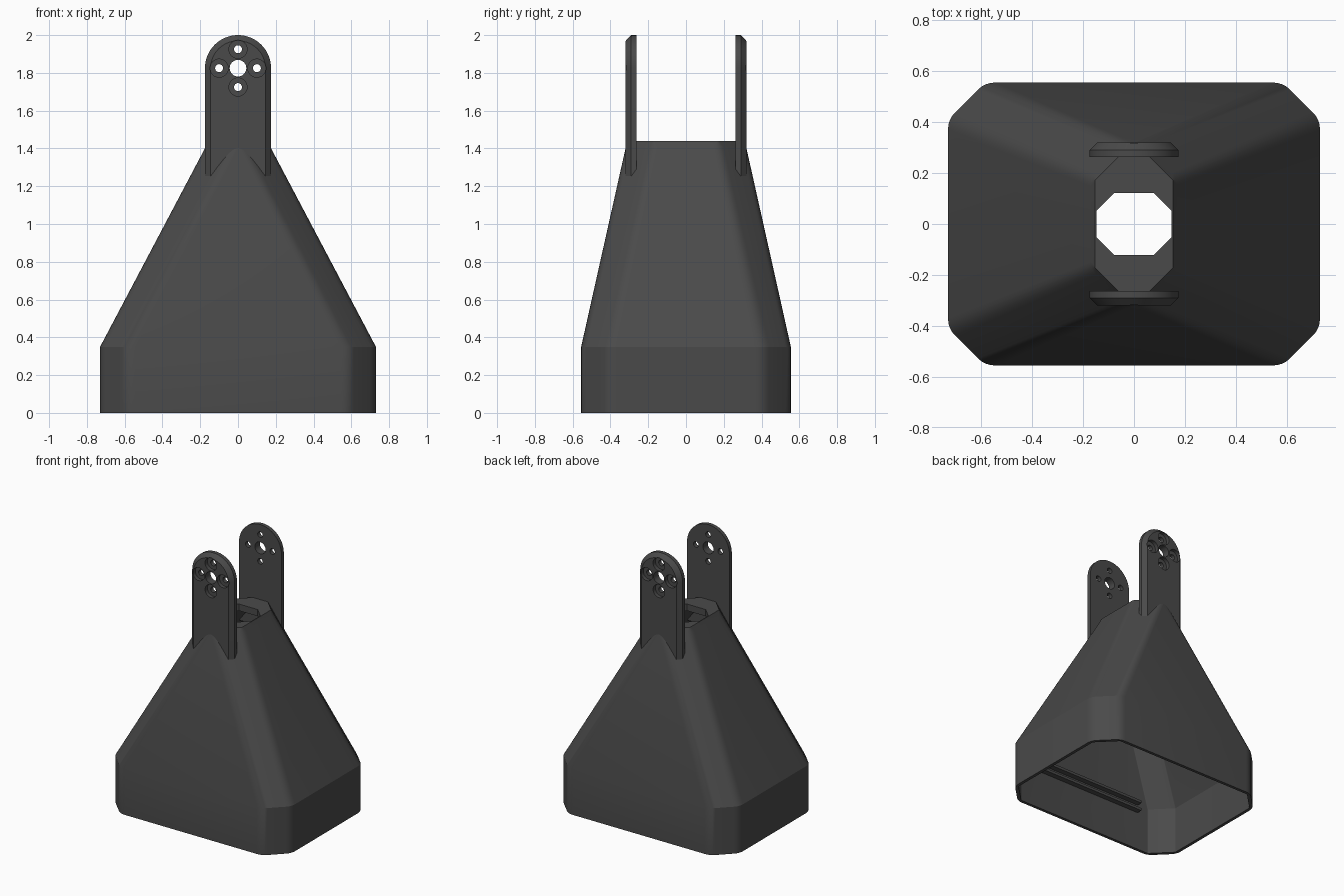
import bpy, bmesh, math
from mathutils import Vector, Matrix

if "Cube" in bpy.data.objects:
    bpy.data.objects.remove(bpy.data.objects["Cube"])

grey = bpy.data.materials.new("dark grey plastic")
grey.diffuse_color = (0.068, 0.068, 0.068, 1)
grey.use_nodes = True
grey.node_tree.nodes["Principled BSDF"].inputs["Base Color"].default_value = grey.diffuse_color


def finish(name, bm, angle=25):
    bmesh.ops.recalc_face_normals(bm, faces=bm.faces)
    me = bpy.data.meshes.new(name)
    bm.to_mesh(me)
    bm.free()
    ob = bpy.data.objects.new(name, me)
    bpy.context.collection.objects.link(ob)
    me.materials.append(grey)
    smooth(ob, angle)
    return ob


def smooth(ob, angle):
    bpy.ops.object.select_all(action='DESELECT')
    ob.select_set(True)
    bpy.context.view_layer.objects.active = ob
    bpy.ops.object.shade_smooth_by_angle(angle=math.radians(angle))


def octagon(hx, hy, c, r):
    """Chamfered rectangle whose eight corners are softened over length r."""
    quarter = [(hx, hy - c), (hx - c, hy)]
    pts = quarter + [(-x, y) for x, y in reversed(quarter)]
    pts += [(-x, -y) for x, y in pts]
    out = []
    for i, p in enumerate(pts):
        p = Vector(p)
        a = p + (Vector(pts[i - 1]) - p).normalized() * r
        b = p + (Vector(pts[(i + 1) % 8]) - p).normalized() * r
        for k in range(5):
            t = k / 4
            out.append(a * (1 - t) ** 2 + p * 2 * t * (1 - t) + b * t * t)
    return out


def skin(bm, loops, closed):
    """Bridge successive vertex loops."""
    pairs = list(zip(loops, loops[1:]))
    if closed:
        pairs.append((loops[-1], loops[0]))
    for a, b in pairs:
        n = len(a)
        for i in range(n):
            j = (i + 1) % n
            bm.faces.new((a[i], a[j], b[j], b[i]))


# Hollow tapered housing: outside going up, then inside going down
bm = bmesh.new()
sections = [  # z, half x, half y, chamfer, softening
    (0, 0.73, 0.555, 0.145, 0.04),
    (0.35, 0.73, 0.555, 0.145, 0.04),
    (1.41, 0.17, 0.318, 0.14, 0.03),
    (1.44, 0.154, 0.311, 0.14, 0.005),
    (1.44, 0.148, 0.122, 0.071, 0.001),
    (1.39, 0.148, 0.122, 0.071, 0.001),
    (1.36, 0.172, 0.305, 0.13, 0.005),
    (0.35, 0.707, 0.533, 0.135, 0.005),
    (0, 0.707, 0.533, 0.135, 0.005)]
loops = [[bm.verts.new((p.x, p.y, z)) for p in octagon(hx, hy, c, r)]
         for z, hx, hy, c, r in sections]
skin(bm, loops, True)
finish("housing", bm)


def cylinder(bm, r, x, z, y0, y1):
    m = Matrix.Translation((x, (y0 + y1) / 2, z)) @ Matrix.Rotation(math.pi / 2, 4, 'X')
    bmesh.ops.create_cone(bm, cap_ends=True, segments=32, radius1=r, radius2=r,
                          depth=abs(y1 - y0), matrix=m)


def cut(ob, cylinders):
    bm = bmesh.new()
    for c in cylinders:
        cylinder(bm, *c)
    cutter = finish("hole_cutter", bm)
    cutter.hide_render = True
    mod = ob.modifiers.new("holes", 'BOOLEAN')
    mod.operation, mod.solver, mod.object = 'DIFFERENCE', 'EXACT', cutter
    bpy.context.view_layer.objects.active = ob
    bpy.ops.object.modifier_apply(modifier=mod.name)
    bpy.data.objects.remove(cutter)


def arch(r, zc=1.825, bottom=1.24, n=32):
    pts = [(r * math.cos(math.pi * i / n), zc + r * math.sin(math.pi * i / n))
           for i in range(n + 1)]
    return pts + [(-r, bottom), (r, bottom)]


# Round-topped mounting lugs with a bevelled outer rim and screw holes
zc = 1.825
for name, s in (("front_lug", -1), ("back_lug", 1)):
    bm = bmesh.new()
    loops = [[bm.verts.new((x, s * y, z)) for x, z in arch(r)]
             for y, r in ((0.262, 0.175), (0.29, 0.175), (0.32, 0.145))]
    skin(bm, loops, False)
    bm.faces.new(loops[0])
    bm.faces.new(loops[-1])
    lug = finish(name, bm)
    spots = [(0.1, 0), (-0.1, 0), (0, 0.1), (0, -0.1)]
    cut(lug, [(0.044, 0, zc, s * 0.2, s * 0.4)])
    cut(lug, [(0.021, x, zc + z, s * 0.2, s * 0.4) for x, z in spots])
    cut(lug, [(0.048, x, zc + z, s * 0.292, s * 0.4) for x, z in spots])
    smooth(lug, 25)

# Slim grooved ledges inside the long walls
for name, s in (("front_ledge", -1), ("back_ledge", 1)):
    for part, z in (("lower", 0.30), ("upper", 0.36)):
        bm = bmesh.new()
        bmesh.ops.create_cube(bm, size=1, matrix=Matrix.Translation((0, s * 0.515, z))
                              @ Matrix.Diagonal((0.96, 0.045, 0.02, 1)))
        finish(part + "_" + name, bm)
